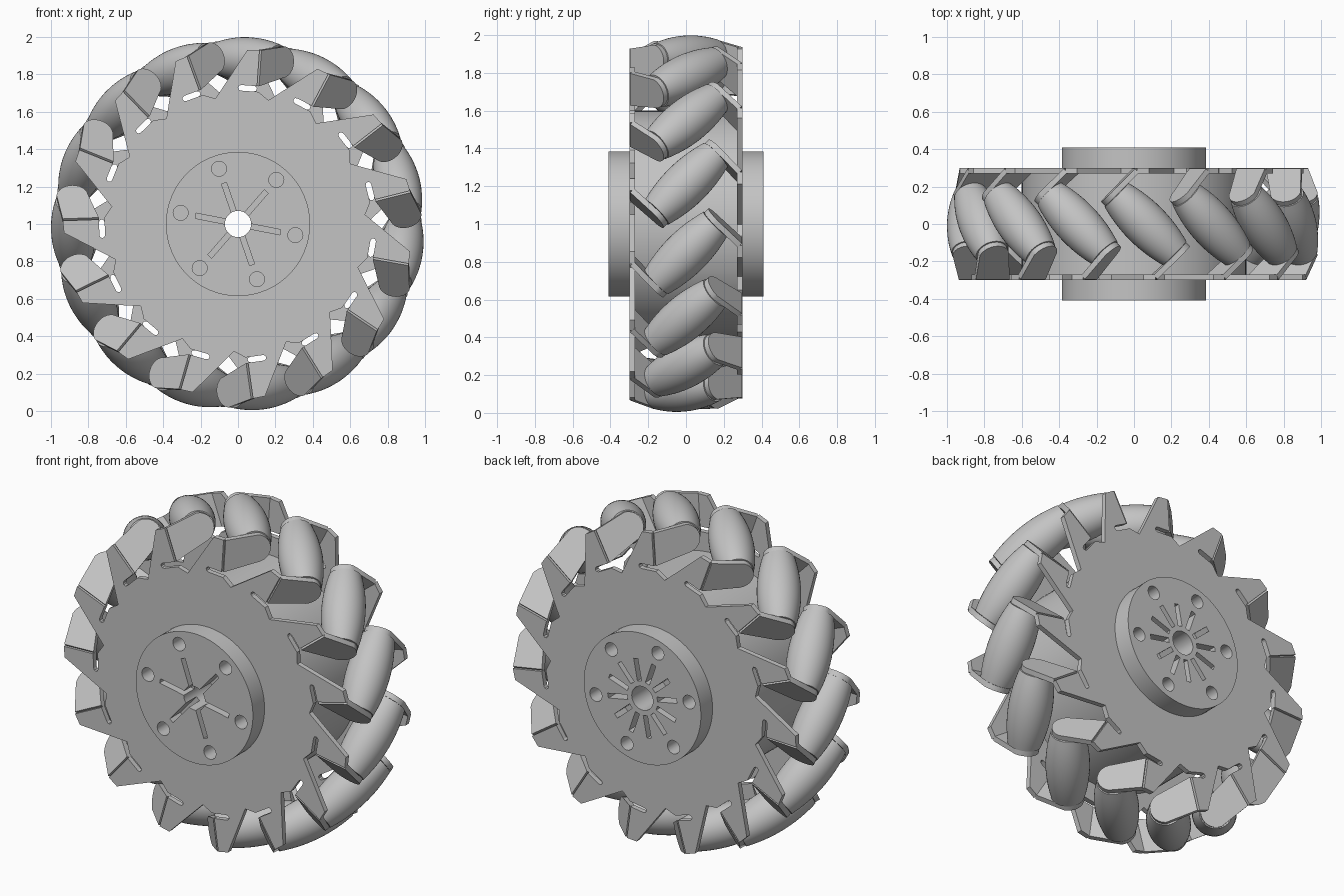
import bpy, bmesh, math
from math import sin, cos, pi, radians
from mathutils import Vector, Matrix

if "Cube" in bpy.data.objects:
    bpy.data.objects.remove(bpy.data.objects["Cube"])

COUNT = 15
START = radians(86)
STEP = 2 * pi / COUNT
CENTRE = Vector((0, 0, 1))
ANGLES = [START - i * STEP for i in range(COUNT)]

grey = bpy.data.materials.new("light grey")
grey.use_nodes = True
grey.diffuse_color = (0.55, 0.55, 0.55, 1)
grey.node_tree.nodes["Principled BSDF"].inputs["Base Color"].default_value = (0.55, 0.55, 0.55, 1)


def make_object(name, bm):
    bmesh.ops.recalc_face_normals(bm, faces=bm.faces)
    mesh = bpy.data.meshes.new(name)
    bm.to_mesh(mesh)
    bm.free()
    mesh.materials.append(grey)
    obj = bpy.data.objects.new(name, mesh)
    bpy.context.collection.objects.link(obj)
    return obj


def smooth(mesh):
    mesh.shade_smooth()
    mesh.set_sharp_from_angle(angle=radians(30))


def lathe(name, profile, segments, closed):
    """Revolve (radius, height) points about z."""
    bm = bmesh.new()
    verts = [bm.verts.new((r, 0, h)) for r, h in profile]
    pairs = list(zip(verts, verts[1:]))
    if closed:
        pairs.append((verts[-1], verts[0]))
    edges = [bm.edges.new(p) for p in pairs]
    bmesh.ops.spin(bm, geom=verts + edges, cent=(0, 0, 0), axis=(0, 0, 1),
                   angle=2 * pi, steps=segments, use_merge=True)
    bmesh.ops.remove_doubles(bm, verts=bm.verts, dist=1e-5)
    return make_object(name, bm)


def place(a, u, y, v, side):
    """Clockwise offset u, depth y, radius v at wheel angle a; side -1 is the rear."""
    u, y = u * side, y * side
    return Vector((v * cos(a) + u * sin(a), y, 1 + v * sin(a) - u * cos(a)))


# Barrel rollers set at 45 degrees
HALF, MID, END, RING = 0.22, 0.12, 0.09, 0.88
barrel = [(MID - (MID - END) * (i / 6) ** 2, HALF * i / 6) for i in range(-6, 7)]
profile = [(0, -HALF - 0.02), (0.06, -HALF - 0.02), (0.06, -HALF)] + barrel
profile += [(0.06, HALF), (0.06, HALF + 0.02), (0, HALF + 0.02)]
first = lathe("roller", profile, 40, False)
smooth(first.data)
for i, a in enumerate(ANGLES):
    obj = first if i == 0 else bpy.data.objects.new("roller", first.data)
    if i:
        bpy.context.collection.objects.link(obj)
    axis = Vector((-sin(a), 1, cos(a)))
    turn = axis.to_track_quat('Z', 'Y').to_matrix().to_4x4()
    obj.matrix_world = Matrix.Translation(place(a, 0, 0, RING, 1)) @ turn

# Toothed side plates with a relief slot under each fold
CREASE = 0.05
ROOT = Vector((-0.167, 0.66))
tooth = [ROOT, (-0.015, 0.931), (CREASE, 0.935), (CREASE, 0.742), (-0.035, 0.742),
         (-0.046, 0.737), (-0.05, 0.727), (-0.046, 0.717), (-0.035, 0.712), (0.06, 0.712)]


def turned(p, angle):
    return (p[0] * cos(angle) + p[1] * sin(angle), p[1] * cos(angle) - p[0] * sin(angle))


inner = ROOT * (0.35 / ROOT.length)
sector = [inner] + tooth + [turned(ROOT, STEP), turned(inner, STEP)]


def side_plate(name, side):
    bm = bmesh.new()
    for a in ANGLES:
        bm.faces.new([bm.verts.new(place(a, u, -0.30, v, side)) for u, v in sector])
    bmesh.ops.remove_doubles(bm, verts=bm.verts, dist=1e-4)
    ext = bmesh.ops.extrude_face_region(bm, geom=bm.faces[:], use_keep_orig=True)
    moved = [g for g in ext["geom"] if isinstance(g, bmesh.types.BMVert)]
    bmesh.ops.translate(bm, verts=moved, vec=(0, 0.03 * side, 0))
    return make_object(name, bm)


# Folded tabs that hold the roller ends
TIP, TIP_R, THICK = 0.166, 0.085, 0.015
tab = [(0, 0.742), (0, 0.935)]
for i in range(13):
    t = radians(80 - 13.5 * i)
    tab.append((TIP + TIP_R * cos(t), RING + TIP_R * sin(t)))
D = math.sqrt(0.5)


def tabs(name, side):
    bm = bmesh.new()
    for a in ANGLES:
        layers = []
        for off in (-THICK, THICK):
            layers.append([bm.verts.new(place(a, CREASE + D * (s - off), -0.285 + D * (s + off), v, side))
                           for s, v in tab])
        low, high = layers
        bm.faces.new(low)
        bm.faces.new(high[::-1])
        for i in range(len(tab)):
            j = (i + 1) % len(tab)
            bm.faces.new((low[i], high[i], high[j], low[j]))
    smooth(make_object(name, bm).data)


for label, side in (("front", 1), ("rear", -1)):
    side_plate(label + "_plate", side)
    tabs(label + "_tabs", side)

# Drum with raised hub discs and a through bore
half = [(0.07, 0.41), (0.385, 0.41), (0.385, 0.28), (0.6, 0.28)]
hub = lathe("hub", half + [(r, -h) for r, h in reversed(half)], 96, True)
to_wheel = Matrix.Translation(CENTRE) @ Matrix.Rotation(pi / 2, 4, 'X')
hub.data.transform(to_wheel)

# Blind bolt holes and radial slots in both hub faces
bm = bmesh.new()


def radial_slot(angle, r0, r1, y):
    m = Matrix.Translation(CENTRE) @ Matrix.Rotation(-angle, 4, 'Y')
    m = m @ Matrix.Translation(((r0 + r1) / 2, y, 0)) @ Matrix.Diagonal((r1 - r0, 0.2, 0.028, 1))
    bmesh.ops.create_cube(bm, size=1, matrix=m)


for i in range(6):
    a = radians(49 + 60 * i)
    for y in (-0.41, 0.41):
        m = Matrix.Translation(CENTRE + Vector((0.312 * cos(a), y, 0.312 * sin(a))))
        bmesh.ops.create_cone(bm, cap_ends=True, segments=24, radius1=0.04, radius2=0.04,
                              depth=0.2, matrix=m @ Matrix.Rotation(pi / 2, 4, 'X'))
    radial_slot(a, 0.05, 0.23, -0.41)
    radial_slot(a, 0.1, 0.23, 0.41)
    radial_slot(a + pi / 6, 0.1, 0.23, 0.41)
cutter = make_object("hub_cutter", bm)
cutter.hide_render = True
cut = hub.modifiers.new("cut", 'BOOLEAN')
cut.object = cutter
cut.operation = 'DIFFERENCE'
cut.solver = 'EXACT'
bpy.context.view_layer.update()
carved = bpy.data.meshes.new_from_object(hub.evaluated_get(bpy.context.evaluated_depsgraph_get()))
hub.modifiers.clear()
hub.data = carved
smooth(hub.data)
bpy.data.objects.remove(cutter)
